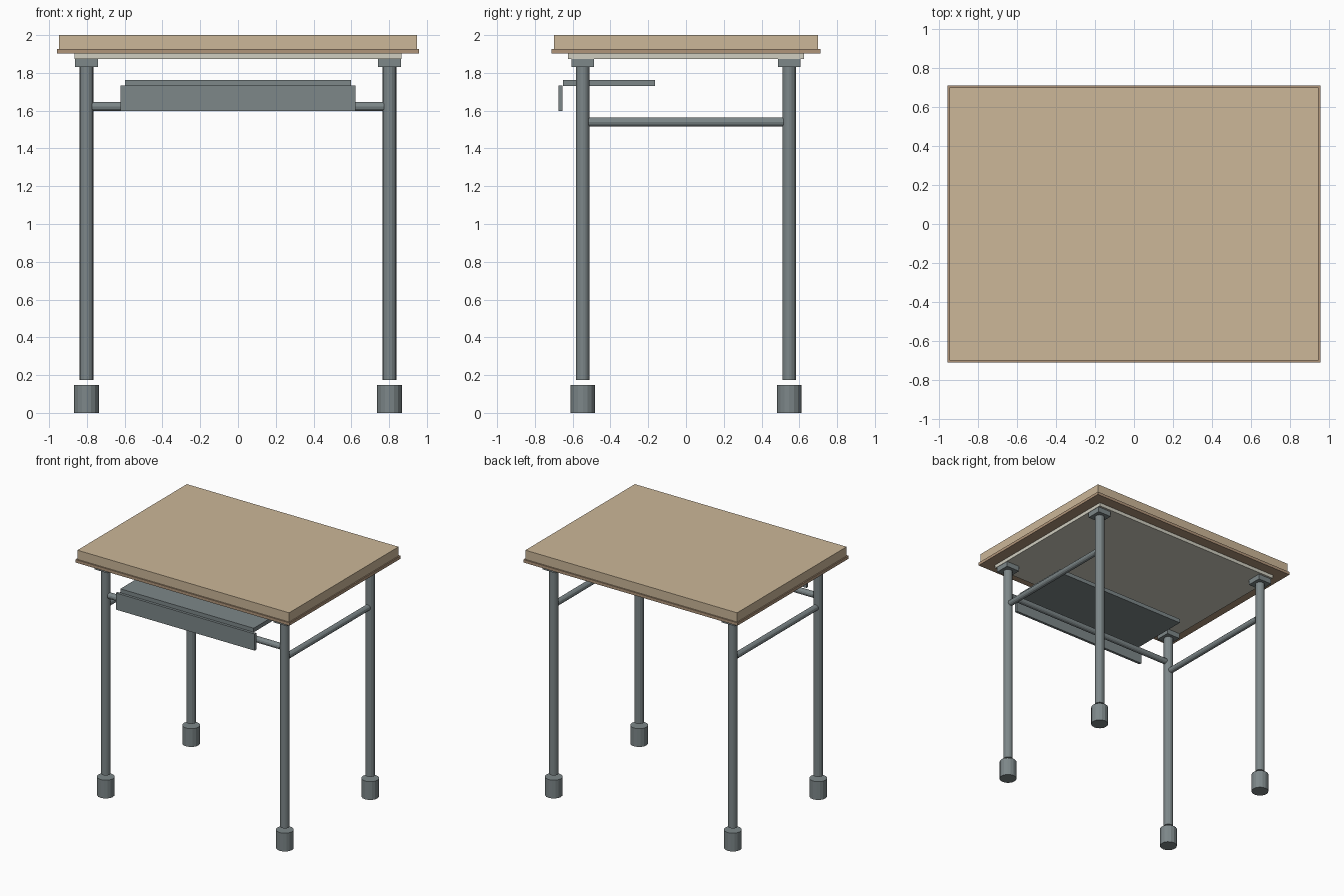
import bpy
from math import pi

cube = bpy.data.objects.get("Cube")
if cube:
    bpy.data.objects.remove(cube, do_unlink=True)


def linear(v):
    v /= 255
    return v / 12.92 if v <= 0.04045 else ((v + 0.055) / 1.055) ** 2.4


def material(name, *rgb):
    colour = (*[linear(v) for v in rgb], 1)
    mat = bpy.data.materials.new(name)
    mat.use_nodes = True
    mat.diffuse_color = colour
    shader = mat.node_tree.nodes["Principled BSDF"]
    shader.inputs["Base Color"].default_value = colour
    shader.inputs["Roughness"].default_value = 0.7
    return mat


wood = material("light wood", 204, 183, 152)
edge_wood = material("edge wood", 176, 149, 122)
cream = material("pale cream", 208, 206, 192)
metal = material("grey metal", 125, 135, 137)


def finish(name, mat):
    obj = bpy.context.object
    obj.name = name
    obj.data.materials.append(mat)
    return obj


def box(name, mat, x, y, z):
    """Box spanning the (low, high) pairs on each axis."""
    centre = [(a + b) / 2 for a, b in (x, y, z)]
    bpy.ops.mesh.primitive_cube_add(size=1, location=centre)
    obj = finish(name, mat)
    obj.scale = [b - a for a, b in (x, y, z)]
    bpy.ops.object.transform_apply(location=False, rotation=False, scale=True)
    return obj


def rod(name, mat, centre, radius, length, rotation=(0, 0, 0), sides=16):
    bpy.ops.mesh.primitive_cylinder_add(vertices=sides, radius=radius, depth=length,
                                        location=centre, rotation=rotation)
    return finish(name, mat)


def span(half):
    return (-half, half)


# Table top: slab, wider trim and the supporting plate below
box("table_top", wood, span(0.948), span(0.70), (1.926, 2.0))
box("top_trim", edge_wood, span(0.958), span(0.711), (1.902, 1.926))
box("under_plate", cream, span(0.865), span(0.624), (1.874, 1.902))

# Legs with square brackets and separate rubber feet
LEG_X, LEG_Y = 0.802, 0.546
for sx, side in ((1, "left"), (-1, "right")):
    for sy, end in ((-1, "front"), (1, "back")):
        x, y = sx * LEG_X, sy * LEG_Y
        tag = f"{end}_{side}"
        box(f"{tag}_bracket", metal, (x - 0.06, x + 0.06), (y - 0.06, y + 0.06),
            (1.832, 1.874))
        rod(f"{tag}_leg", metal, (x, y, 1.0025), 0.036, 1.659)
        rod(f"{tag}_foot", metal, (x, y, 0.074), 0.065, 0.148)
    # Side rail joining front and back legs
    rod(f"{side}_rail", metal, (sx * LEG_X, 0, 1.54), 0.024, 2 * LEG_Y - 0.06,
        (pi / 2, 0, 0), 12)

# Front rail
rod("front_rail", metal, (0, -LEG_Y, 1.622), 0.024, 2 * LEG_X - 0.06, (0, pi / 2, 0), 12)

# Shelf and its hanging front panel
box("shelf", metal, span(0.597), (-0.652, -0.165), (1.73, 1.763))
box("shelf_front_panel", metal, span(0.622), (-0.675, -0.654), (1.597, 1.732))
